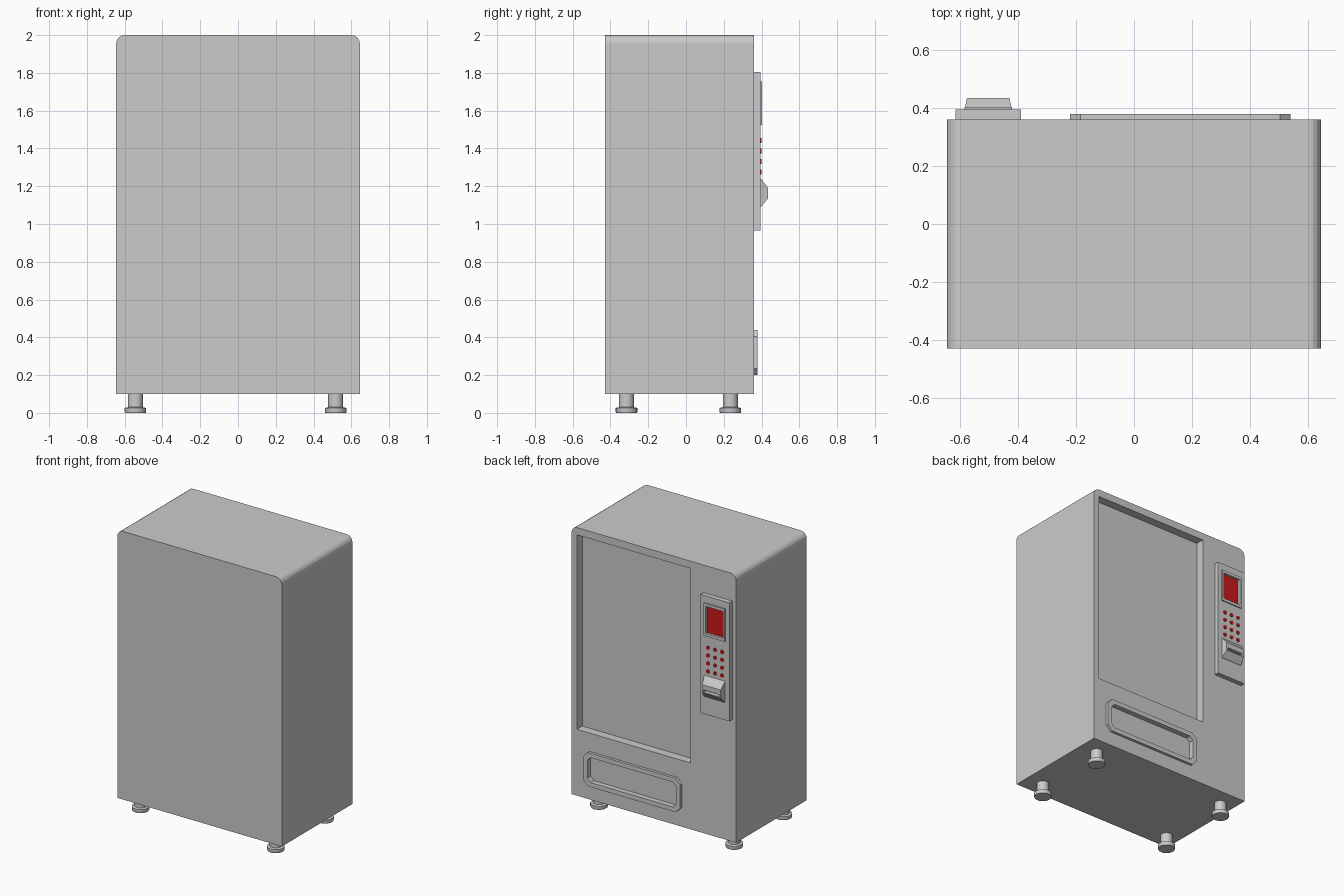
import bpy, bmesh, math
from mathutils import Matrix

if "Cube" in bpy.data.objects:
    bpy.data.objects.remove(bpy.data.objects["Cube"])


def finish(name, bm, mat=None):
    bmesh.ops.recalc_face_normals(bm, faces=bm.faces[:])
    me = bpy.data.meshes.new(name)
    bm.to_mesh(me)
    bm.free()
    ob = bpy.data.objects.new(name, me)
    bpy.context.collection.objects.link(ob)
    if mat:
        me.materials.append(mat)
    return ob


def loft(name, sections, mat=None):
    """Closed solid through rings of points with equal counts."""
    bm = bmesh.new()
    rings = [[bm.verts.new(p) for p in s] for s in sections]
    n = len(rings[0])
    bm.faces.new(rings[0])
    bm.faces.new(rings[-1])
    for a, b in zip(rings, rings[1:]):
        for i in range(n):
            j = (i + 1) % n
            bm.faces.new((a[i], a[j], b[j], b[i]))
    return finish(name, bm, mat)


def prism(name, outline, y0, y1, mat=None):
    return loft(name, [[(x, y, z) for x, z in outline] for y in (y0, y1)], mat)


def rect(x0, x1, z0, z1, c=0.0):
    """Rectangle outline, with optional corner chamfer."""
    if not c:
        return [(x0, z0), (x1, z0), (x1, z1), (x0, z1)]
    return [(x0 + c, z0), (x1 - c, z0), (x1, z0 + c), (x1, z1 - c),
            (x1 - c, z1), (x0 + c, z1), (x0, z1 - c), (x0, z0 + c)]


def cut(ob, *cutters):
    for c in cutters:
        m = ob.modifiers.new("cut", 'BOOLEAN')
        m.operation = 'DIFFERENCE'
        m.solver = 'EXACT'
        m.object = c
    bpy.context.view_layer.update()
    me = bpy.data.meshes.new_from_object(
        ob.evaluated_get(bpy.context.evaluated_depsgraph_get()))
    ob.modifiers.clear()
    ob.data = me


def cutter(outline, y0, y1):
    ob = prism("cutter", outline, y0, y1)
    ob.hide_render = True
    return ob


red = bpy.data.materials.new("red")
red.diffuse_color = (0.6, 0.01, 0.01, 1)
red.use_nodes = True
red.node_tree.nodes["Principled BSDF"].inputs["Base Color"].default_value = red.diffuse_color
FACE = 0.36

# Cabinet with rounded top corners, display window and tray recess
W, R = 0.645, 0.045
outline = [(-W, 0.1), (W, 0.1)]
for cx, start in ((W - R, 0), (R - W, 90)):
    for i in range(5):
        a = math.radians(start + i * 22.5)
        outline.append((cx + R * math.cos(a), 2 - R + R * math.sin(a)))
cabinet = prism("cabinet", outline, -0.43, FACE)
window_cut = cutter(rect(-0.287, 0.603, 0.57, 1.948), FACE - 0.06, 0.5)
tray_cut = cutter(rect(-0.188, 0.508, 0.232, 0.408, 0.025), FACE - 0.018, 0.5)
cut(cabinet, window_cut, tray_cut)

# Dispensing tray frame
tray = prism("tray_frame", rect(-0.22, 0.54, 0.2, 0.44, 0.036), FACE, 0.379)
cut(tray, tray_cut)

# Control panel and raised screen bezel
panel = prism("control_panel", rect(-0.615, -0.39, 0.965, 1.805), FACE, 0.394)
bezel = prism("screen_bezel", rect(-0.585, -0.42, 1.523, 1.755), 0.394, 0.402)
screen_cut = cutter(rect(-0.57, -0.435, 1.543, 1.735), 0.382, 0.5)
cut(panel, screen_cut)
cut(bezel, screen_cut)
prism("screen", rect(-0.57, -0.435, 1.543, 1.735), 0.38, 0.385, red)

# Keypad buttons
bm = bmesh.new()
for col in range(3):
    for row in range(4):
        pos = Matrix.Translation((-0.559 + col * 0.055, 0.394, 1.275 + row * 0.056))
        bmesh.ops.create_cone(bm, cap_ends=True, segments=12, radius1=0.013,
                              radius2=0.013, depth=0.012,
                              matrix=pos @ Matrix.Rotation(math.pi / 2, 4, 'X'))
finish("keypad_buttons", bm, red)

# Note slot: tapered housing with a horizontal slit
housing = loft("note_slot", [
    [(x, 0.394, z) for x, z in rect(-0.583, -0.422, 1.09, 1.24)],
    [(x, 0.4, z) for x, z in rect(-0.583, -0.422, 1.094, 1.236)],
    [(x, 0.434, z) for x, z in rect(-0.576, -0.43, 1.135, 1.192)]])
slit_cut = cutter(rect(-0.563, -0.443, 1.14, 1.157), 0.405, 0.5)
cut(housing, slit_cut)

# Levelling feet
for side, x in (("left", -0.543), ("right", 0.517)):
    for end, y in (("front", -0.315), ("back", 0.235)):
        profile = [(0.055, 0), (0.057, 0.005), (0.057, 0.026), (0.04, 0.03), (0.04, 0.1)]
        foot = loft(f"foot_{end}_{side}", [
            [(x + r * math.cos(math.tau * i / 24), y + r * math.sin(math.tau * i / 24), z)
             for i in range(24)] for r, z in profile])
        for p in foot.data.polygons:
            p.use_smooth = len(p.vertices) == 4
        foot.data.set_sharp_from_angle(angle=math.radians(30))

# Remove helpers
for c in (window_cut, tray_cut, screen_cut, slit_cut):
    bpy.data.objects.remove(c)
